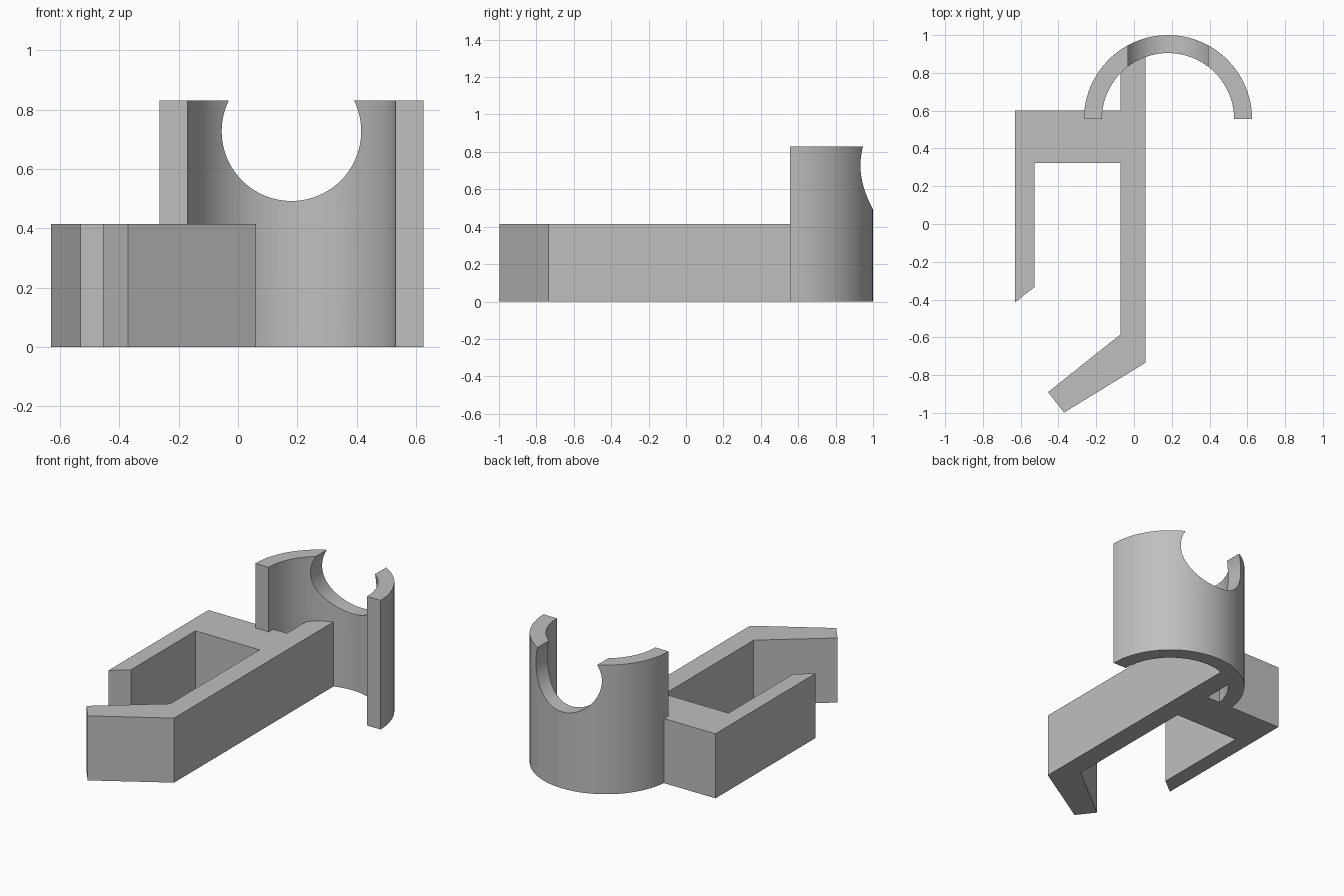
import bpy, bmesh
from math import sin, cos, pi, radians

cube = bpy.data.objects.get("Cube")
if cube:
    bpy.data.objects.remove(cube, do_unlink=True)

# Single plain grey
grey = bpy.data.materials.new("plain_grey")
grey.use_nodes = True
COLOUR = (0.52, 0.52, 0.52, 1)
grey.diffuse_color = COLOUR
grey.node_tree.nodes["Principled BSDF"].inputs["Base Color"].default_value = COLOUR


def extrude_outline(name, outline, height):
    """Solid prism standing on z = 0 over a 2D outline."""
    bm = bmesh.new()
    base = bm.faces.new([bm.verts.new((x, y, 0)) for x, y in outline])
    top = bmesh.ops.extrude_face_region(bm, geom=[base])["geom"]
    verts = [v for v in top if isinstance(v, bmesh.types.BMVert)]
    bmesh.ops.translate(bm, verts=verts, vec=(0, 0, height))
    bmesh.ops.recalc_face_normals(bm, faces=bm.faces)
    mesh = bpy.data.meshes.new(name)
    bm.to_mesh(mesh)
    bm.free()
    mesh.materials.append(grey)
    obj = bpy.data.objects.new(name, mesh)
    bpy.context.collection.objects.link(obj)
    return obj


CX, CY = 0.18, 0.555        # centre of the half-round sleeve
OUTER, INNER = 0.445, 0.35
ARM_H, SLEEVE_H = 0.415, 0.83
STEPS = 48


def arc(radius):
    return [(CX + radius * cos(pi * i / STEPS), CY + radius * sin(pi * i / STEPS))
            for i in range(STEPS + 1)]


# Forked arm: long bar with angled foot, cross block and short prong
extrude_outline("forked_arm", [
    (0.06, 0.95), (-0.072, 0.90), (-0.072, 0.60), (-0.63, 0.60),
    (-0.63, -0.415), (-0.528, -0.335), (-0.528, 0.322), (-0.072, 0.322),
    (-0.072, -0.585), (-0.455, -0.89), (-0.37, -0.998), (0.06, -0.735)], ARM_H)

# Half-round sleeve with a round notch through its back wall
sleeve = extrude_outline("half_sleeve", arc(OUTER) + arc(INNER)[::-1], SLEEVE_H)
bpy.ops.mesh.primitive_cylinder_add(vertices=96, radius=0.235, depth=1,
                                    location=(CX, 1.1, 0.727),
                                    rotation=(radians(90), 0, 0))
cutter = bpy.context.object
cutter.name = "notch_cutter"
cutter.hide_render = True
cutter.data.materials.append(grey)

cut = sleeve.modifiers.new("notch", "BOOLEAN")
cut.operation = "DIFFERENCE"
cut.solver = "EXACT"
cut.object = cutter
bpy.ops.object.select_all(action="DESELECT")
sleeve.select_set(True)
bpy.context.view_layer.objects.active = sleeve
bpy.ops.object.modifier_apply(modifier="notch")
bpy.data.objects.remove(cutter, do_unlink=True)
bpy.ops.object.shade_smooth_by_angle(angle=radians(30))
